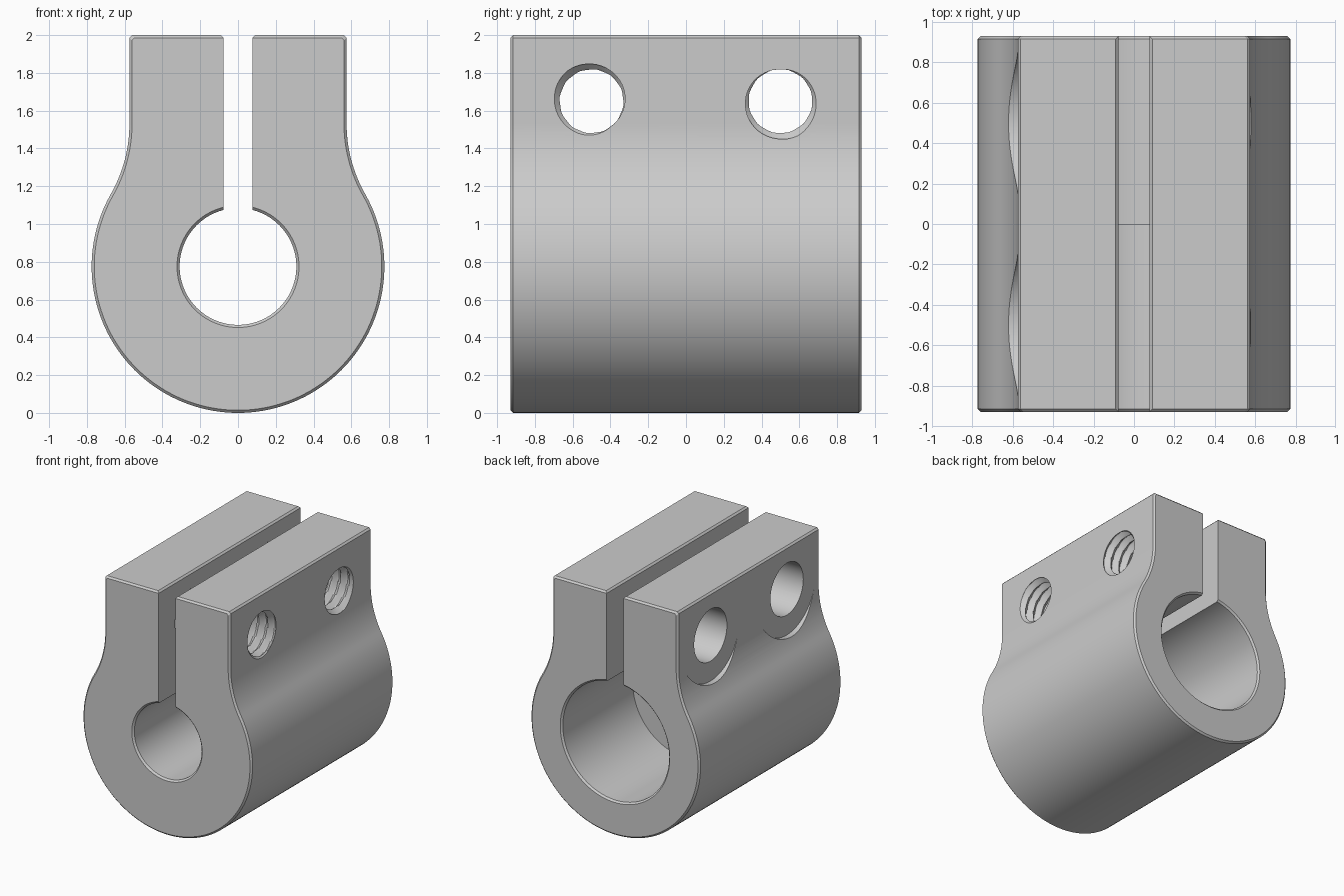
import bpy, bmesh
from math import sin, cos, pi, tau, sqrt, atan2

if "Cube" in bpy.data.objects:
    bpy.data.objects.remove(bpy.data.objects["Cube"])

HALF = 0.93                      # half length along y
R = CZ = 0.775                   # barrel radius and axis height
JAW, FILLET, TOP = 0.575, 0.75, 2.0
EDGE = 0.014                     # chamfer size
HOLE_Z, HOLE_Y = 1.65, 0.5

grey = bpy.data.materials.new("metal grey")
grey.use_nodes = True
grey.diffuse_color = (0.6, 0.6, 0.6, 1)
grey.node_tree.nodes["Principled BSDF"].inputs["Base Color"].default_value = (0.6, 0.6, 0.6, 1)


def loft(name, rings):
    """Closed solid through equal-length rings, capped at both ends."""
    bm = bmesh.new()
    loops = [[bm.verts.new(p) for p in ring] for ring in rings]
    n = len(loops[0])
    for a, b in zip(loops, loops[1:]):
        for i in range(n):
            j = (i + 1) % n
            bm.faces.new((a[i], a[j], b[j], b[i]))
    bm.faces.new(loops[0])
    bm.faces.new(loops[-1])
    bmesh.ops.recalc_face_normals(bm, faces=bm.faces[:])
    mesh = bpy.data.meshes.new(name)
    bm.to_mesh(mesh)
    bm.free()
    mesh.materials.append(grey)
    obj = bpy.data.objects.new(name, mesh)
    bpy.context.collection.objects.link(obj)
    return obj


def outline(y, inset):
    """Barrel with fillets running up into the jaws, shrunk by inset."""
    rise = sqrt((R + FILLET) ** 2 - (JAW + FILLET) ** 2)
    a = atan2(rise, JAW + FILLET)
    half = []
    for i in range(49):
        t = -pi / 2 + (a + pi / 2) * i / 48
        half.append(((R - inset) * cos(t), CZ + (R - inset) * sin(t)))
    for i in range(1, 17):
        t = pi + a * (1 - i / 16)
        half.append((JAW + FILLET + (FILLET + inset) * cos(t),
                     CZ + rise + (FILLET + inset) * sin(t)))
    w, top = JAW - inset, TOP - inset
    half += [(w, top - EDGE), (w - EDGE, top)]
    full = half + [(-x, z) for x, z in reversed(half[1:])]
    return [(x, y, z) for x, z in full]


def circle_y(y, r, n=96):
    return [(r * cos(tau * i / n), y, CZ + r * sin(tau * i / n)) for i in range(n)]


def cylinder_x(name, x0, x1, y, r, n=64):
    return loft(name, [[(x, y + r * cos(tau * i / n), HOLE_Z + r * sin(tau * i / n))
                        for i in range(n)] for x in (x0, x1)])


def thread_x(name, y, start, minor=0.167, major=0.207, pitch=0.08, n=48, steps=12):
    """Right-handed threaded rod whose groove meets the jaw face at angle start."""
    rings = []
    for k in range(int(0.7 / pitch * steps)):
        x, ring = k * pitch / steps, []
        for i in range(n):
            t = tau * i / n
            phase = ((x - JAW) / pitch - (t - start) / tau) % 1
            r = minor + (major - minor) * abs(2 * phase - 1)
            ring.append((x, y + r * cos(t), HOLE_Z + r * sin(t)))
        rings.append(ring)
    return loft(name, rings)


# Body with chamfered ends
body = loft("clamp_body", [outline(-HALF, EDGE), outline(-HALF + EDGE, 0),
                           outline(HALF - EDGE, 0), outline(HALF, EDGE)])

# Stepped bore: narrow at the front, wide at the back, with chamfered mouths
SMALL, LARGE, OUT = 0.309, 0.488, 0.05
bore = loft("bore_cutter", [circle_y(y, r) for y, r in (
    (-HALF - OUT, SMALL + EDGE + OUT), (-HALF + EDGE, SMALL), (0, SMALL),
    (0, LARGE), (HALF - EDGE, LARGE), (HALF + OUT, LARGE + EDGE + OUT))])

# Slot between the jaws, widening at the top edge
SLOT = 0.077
section = [(SLOT, CZ), (SLOT, TOP - EDGE), (SLOT + EDGE + OUT, TOP + OUT)]
section += [(-x, z) for x, z in reversed(section)]
slot = loft("slot_cutter", [[(x, y, z) for x, z in section] for y in (-1.1, 1.1)])

# Screw holes: threaded on one jaw, clearance and spot face on the other
cutters = [bore, slot]
for y, start in ((-HOLE_Y, 0.75 * pi), (HOLE_Y, -0.45 * pi)):
    cutters.append(thread_x("thread_cutter", y, start))
    cutters.append(cylinder_x("clearance_cutter", -1, 0, y, 0.215))
    cutters.append(cylinder_x("spot_face_cutter", -1, -JAW - 0.0003, y, 0.38))

bpy.ops.object.select_all(action="DESELECT")
bpy.context.view_layer.objects.active = body
body.select_set(True)
for cutter in cutters:
    cutter.hide_render = True
    cut = body.modifiers.new("cut", "BOOLEAN")
    cut.operation, cut.solver, cut.object = "DIFFERENCE", "EXACT", cutter
    bpy.ops.object.modifier_apply(modifier=cut.name)
    bpy.data.objects.remove(cutter)

# Smooth curved walls, crisp edges
bpy.ops.object.shade_smooth_by_angle(angle=pi / 7)
weighted = body.modifiers.new("weighted normals", "WEIGHTED_NORMAL")
weighted.keep_sharp = True
